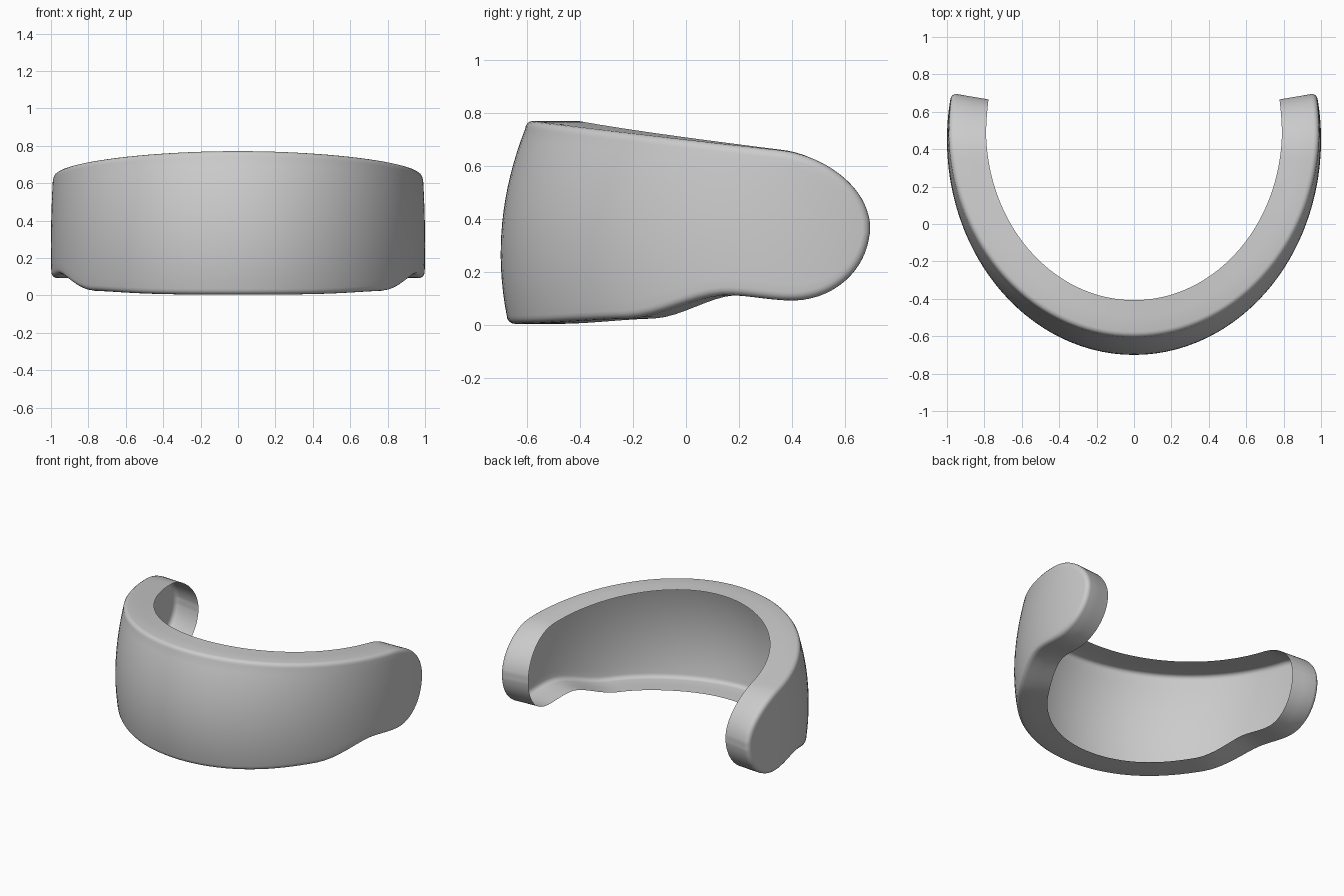
import bpy, bmesh
from math import sin, cos, pi, sqrt, radians
from mathutils import Vector

if "Cube" in bpy.data.objects:
    bpy.data.objects.remove(bpy.data.objects["Cube"])

R = 0.03        # rounding between skin and flange
W = 0.2         # flange width
COLS, ROWS = 96, 16
PHI = radians(101.03)


def smooth(a, b, x):
    t = min(1, max(0, (x - a) / (b - a)))
    return t * t * (3 - 2 * t)


def cap(y, start):
    # rounded end of each arm
    t = min(1, max(0, (y - start) / (0.7 - R - start)))
    return max(0.1, sqrt(1 - t * t))


def z_range(y):
    bottom = (0.005 + 0.02 * smooth(-0.7, -0.2, y) + 0.088 * smooth(-0.25, 0.15, y)
              - 0.02 * smooth(0.15, 0.4, y)) + R
    top = 0.698 - 0.105 * y - R
    if y > 0.3:
        bottom = 0.37 - (0.37 - bottom) * cap(y, 0.4)
        top = 0.37 + (top - 0.37) * cap(y, 0.35)
    return bottom, top


def inward(phi):
    # horizontal normal of the U-shaped curve, pointing inside
    return Vector((-sin(phi) * 1.15, cos(phi), 0)).normalized()


bm = bmesh.new()

# Curved outer skin, leaning back towards the top
grid, normal = [], {}
for i in range(COLS + 1):
    phi = PHI * sin((2 * i / COLS - 1) * pi / 2)
    base = Vector((sin(phi), 0.45 - 1.15 * cos(phi), 0))
    n = inward(phi)
    lo, hi = z_range(base.y)
    col = []
    for j in range(ROWS + 1):
        z = lo + (hi - lo) * j / ROWS
        lean = 0.1 * ((z - 0.27) / 0.49) ** 2 * (0.2 + 0.8 * max(0, cos(phi)))
        v = bm.verts.new(base + n * lean + Vector((0, 0, z)))
        normal[v] = n
        col.append(v)
    grid.append(col)
for a, b in zip(grid, grid[1:]):
    for j in range(ROWS):
        bm.faces.new((a[j], b[j], b[j + 1], a[j + 1]))

# Rounded edge and inward flange all around the outline
loop = ([c[0] for c in grid] + grid[-1][1:]
        + [c[-1] for c in reversed(grid[:-1])] + grid[0][-2:0:-1])
count = len(loop)
frames = []
for k, v in enumerate(loop):
    tangent = loop[(k + 1) % count].co - loop[k - 1].co
    out = tangent.cross(-normal[v]).normalized()
    frames.append((v.co.copy(), out, normal[v]))
steps = [(R * sin(a), R * (1 - cos(a))) for a in (pi / 8, pi / 4, 3 * pi / 8, pi / 2)]
steps += [(R, 0.5 * (R + W)), (R, W)]
ring = loop
for o, d in steps:
    new = [bm.verts.new(p + out * o + n * d) for p, out, n in frames]
    for k in range(count):
        m = (k + 1) % count
        bm.faces.new((ring[m], ring[k], new[k], new[m]))
    ring = new

bmesh.ops.recalc_face_normals(bm, faces=bm.faces)
mid = grid[COLS // 2][ROWS // 2]
mid.normal_update()
if mid.normal.y > 0:
    bmesh.ops.reverse_faces(bm, faces=bm.faces)

mesh = bpy.data.meshes.new("curved_band")
bm.to_mesh(mesh)
bm.free()
band = bpy.data.objects.new("curved_band", mesh)
bpy.context.collection.objects.link(band)
bpy.context.view_layer.objects.active = band
band.select_set(True)
bpy.ops.object.shade_smooth_by_angle(angle=radians(40))
